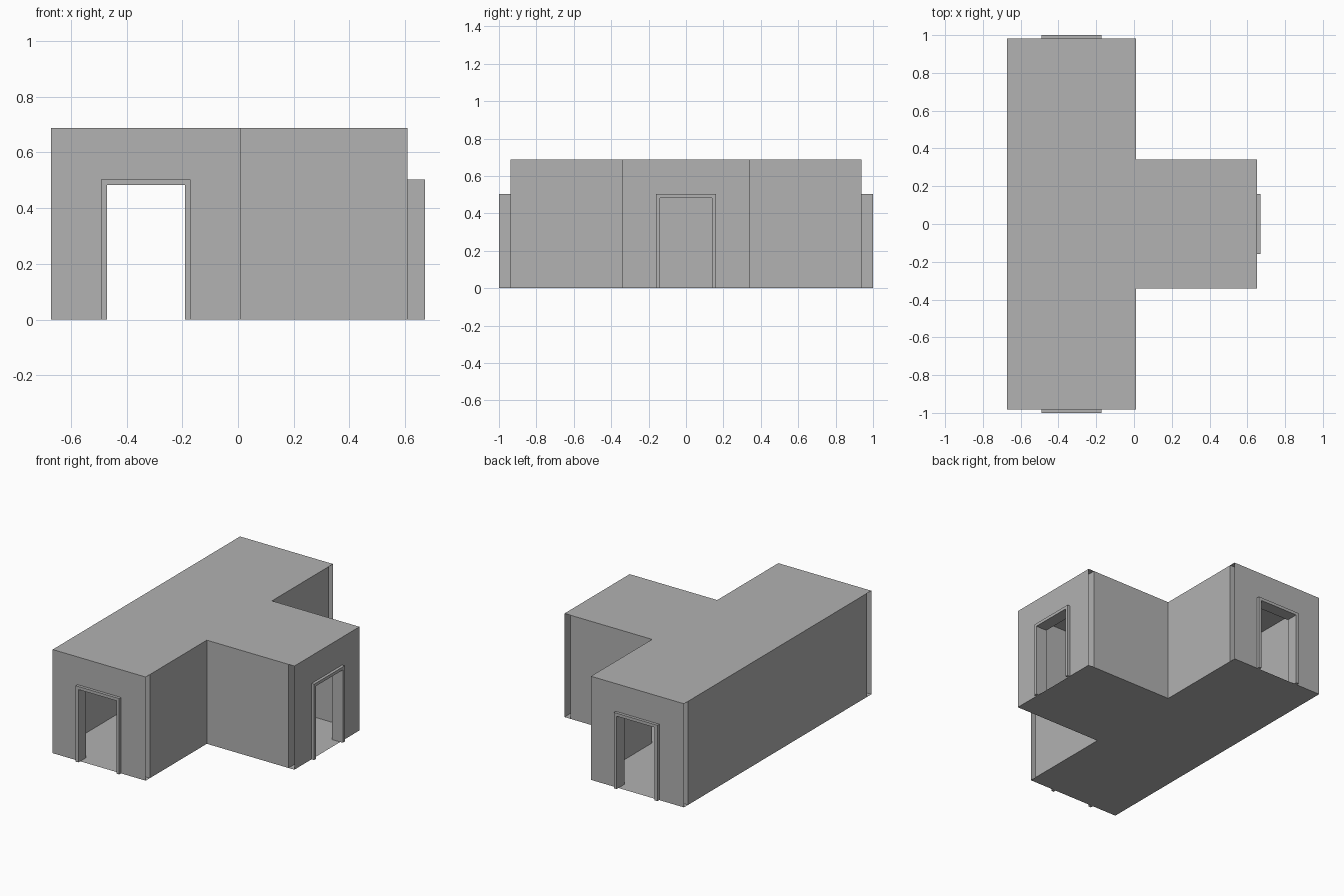
import bpy
import bmesh
from math import radians
from mathutils import Matrix, Vector

cube = bpy.data.objects.get("Cube")
if cube:
    bpy.data.objects.remove(cube, do_unlink=True)

grey = bpy.data.materials.new("plain grey")
grey.use_nodes = True
colour = (0.445, 0.445, 0.445, 1)
grey.diffuse_color = colour
grey.node_tree.nodes["Principled BSDF"].inputs["Base Color"].default_value = colour

HEIGHT = 0.687
HALF = 0.341       # half the corridor width
MID = -0.331       # centre line of the long hall
LEFT, RIGHT = MID - HALF, MID + HALF
HALL_END, WING_END = 0.981, 0.652
GAP = 0.043        # depth of each double end wall
LIP = 0.019        # how far a door frame stands proud
DOOR, DOOR_TOP, TRIM = 0.16, 0.503, 0.02


def make(name, polygons, matrix=Matrix(), depth=None):
    """Flat polygons, optionally extruded along a vector."""
    bm = bmesh.new()
    for points in polygons:
        face = bm.faces.new([bm.verts.new(p) for p in points])
        if depth:
            new = bmesh.ops.extrude_face_region(bm, geom=[face], use_keep_orig=True)["geom"]
            moved = [v for v in new if isinstance(v, bmesh.types.BMVert)]
            bmesh.ops.translate(bm, verts=moved, vec=Vector(depth))
            bmesh.ops.recalc_face_normals(bm, faces=bm.faces)
    mesh = bpy.data.meshes.new(name)
    bm.to_mesh(mesh)
    bm.free()
    mesh.materials.append(grey)
    obj = bpy.data.objects.new(name, mesh)
    obj.matrix_world = matrix
    bpy.context.collection.objects.link(obj)
    return obj


def arch(outer, outer_top, inner, inner_top, y):
    """Upside-down U outline in the xz plane."""
    return [(-outer, y, 0), (-inner, y, 0), (-inner, y, inner_top), (inner, y, inner_top),
            (inner, y, 0), (outer, y, 0), (outer, y, outer_top), (-outer, y, outer_top)]


def wall(name, a, b):
    make(name, [[(*a, 0), (*b, 0), (*b, HEIGHT), (*a, HEIGHT)]])


# T-shaped floor and roof
plan = [(LEFT, -HALL_END), (RIGHT, -HALL_END), (RIGHT, -HALF), (WING_END, -HALF),
        (WING_END, HALF), (RIGHT, HALF), (RIGHT, HALL_END), (LEFT, HALL_END)]
make("floor", [[(x, y, 0) for x, y in reversed(plan)]])
make("roof", [[(x, y, HEIGHT) for x, y in plan]])

# Side walls, stopping short of the double end walls
hall, wing = HALL_END - GAP, WING_END - GAP
wall("long_wall", (LEFT, hall), (LEFT, -hall))
wall("hall_wall_front", (RIGHT, -hall), (RIGHT, -HALF))
wall("hall_wall_back", (RIGHT, HALF), (RIGHT, hall))
wall("wing_wall_front", (RIGHT, -HALF), (wing, -HALF))
wall("wing_wall_back", (wing, HALF), (RIGHT, HALF))

# Three ends: outer and inner sheet, with a door frame through both
for label, place, angle in (("front", (MID, -HALL_END, 0), 0),
                            ("back", (MID, HALL_END, 0), 180),
                            ("wing", (WING_END, 0, 0), 90)):
    matrix = Matrix.Translation(place) @ Matrix.Rotation(radians(angle), 4, "Z")
    make(label + "_end_wall",
         [arch(HALF, HEIGHT, DOOR, DOOR_TOP, 0),
          list(reversed(arch(HALF, HEIGHT, DOOR, DOOR_TOP, GAP)))], matrix)
    make(label + "_door_frame",
         [arch(DOOR, DOOR_TOP, DOOR - TRIM, DOOR_TOP - TRIM, -LIP)], matrix,
         (0, GAP + 2 * LIP, 0))
